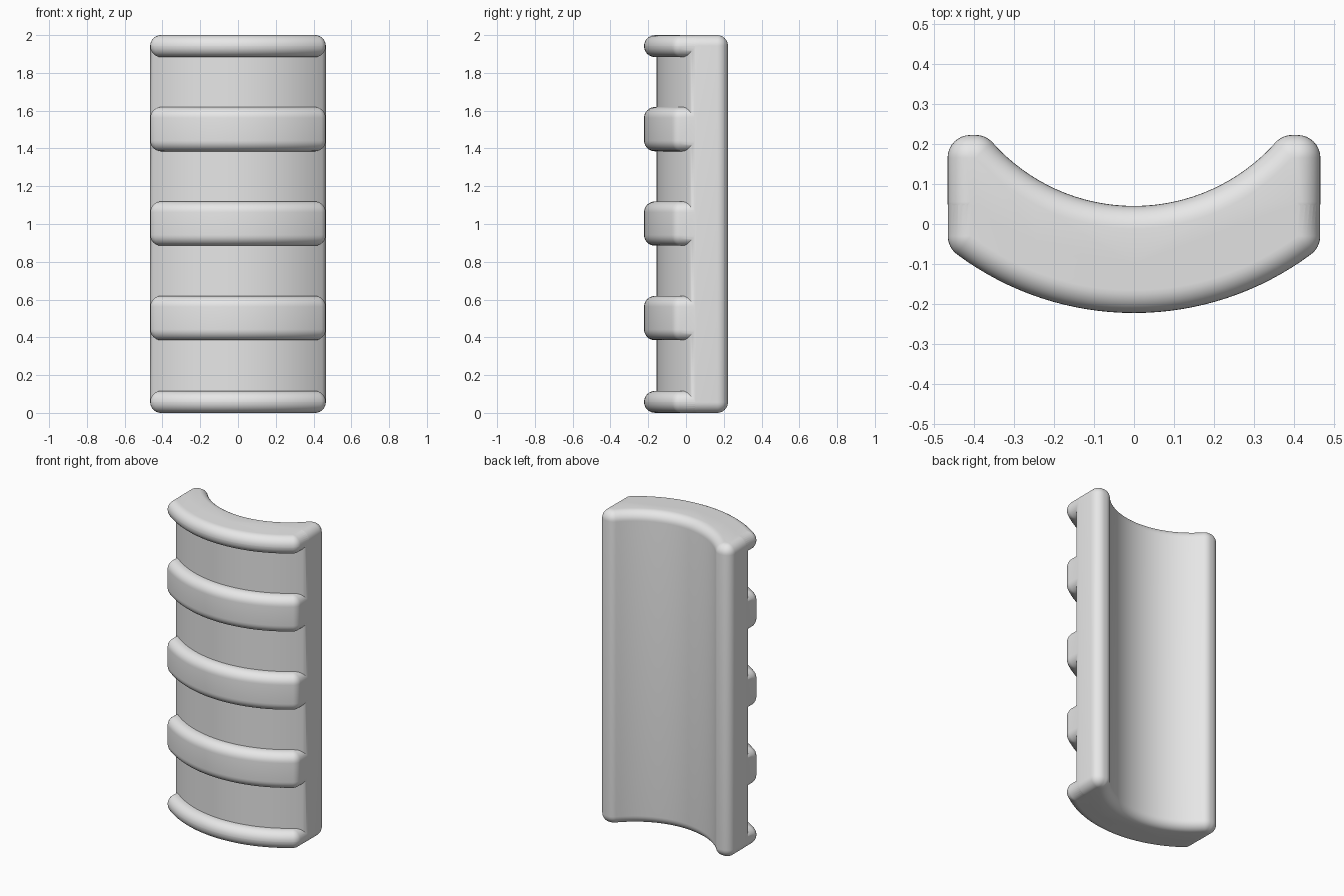
import bpy
import bmesh
from math import pi, sin, cos, sqrt, atan2, radians

cube = bpy.data.objects.get("Cube")
if cube:
    bpy.data.objects.remove(cube, do_unlink=True)

HEIGHT = 2.0
CENTRE_Y = 0.517      # axis of the curved plate
HALF_WIDTH = 0.465
ROUND = 0.057         # radius of every rounded edge
STEPS = 8             # segments per rounding
LAP = 0.0005          # keeps ribs just under the plate's flush faces

grey = bpy.data.materials.new("plain grey")
grey.use_nodes = True
grey.diffuse_color = (0.8, 0.8, 0.8, 1)
grey.node_tree.nodes["Principled BSDF"].inputs["Base Color"].default_value = (0.8, 0.8, 0.8, 1)


def arc(cx, cy, radius, start, end, steps):
    angles = [start + (end - start) * i / steps for i in range(steps + 1)]
    return [(cx + radius * cos(a), cy + radius * sin(a)) for a in angles]


def crescent(inner, outer, half, tip, inset):
    """Rounded crescent outline, shrunk inward by inset."""
    r = ROUND - inset
    fx = half - ROUND
    fy = CENTRE_Y - sqrt((outer - ROUND) ** 2 - fx ** 2)
    ty = tip - ROUND
    tx = sqrt((inner + ROUND) ** 2 - (CENTRE_Y - ty) ** 2)
    front = atan2(fy - CENTRE_Y, fx)
    back = atan2(ty - CENTRE_Y, tx)
    side = arc(0, CENTRE_Y, outer - inset, -pi / 2, front, 16)
    side += arc(fx, fy, r, front, 0, STEPS)[1:]
    side += arc(fx, ty, r, 0, pi / 2, STEPS)
    side += arc(tx, ty, r, pi / 2, back + pi, STEPS)
    side += arc(0, CENTRE_Y, inner + inset, back, -pi / 2, 16)[1:]
    return side + [(-x, y) for x, y in side[-2:0:-1]]


def rounded_crescent(name, inner, outer, half, tip, bottom, top):
    """Upright crescent block with all edges rounded."""
    turns = [pi / 2 * i / STEPS for i in range(STEPS + 1)]
    levels = [(ROUND * (1 - sin(a)), bottom + ROUND * (1 - cos(a))) for a in turns]
    levels += [(d, top + bottom - z) for d, z in reversed(levels)]
    bm = bmesh.new()
    rings = [[bm.verts.new((x, y, z)) for x, y in crescent(inner, outer, half, tip, d)]
             for d, z in levels]
    for low, high in zip(rings, rings[1:]):
        for i in range(len(low)):
            j = (i + 1) % len(low)
            bm.faces.new((low[i], low[j], high[j], high[i]))
    bm.faces.new(rings[0][::-1])
    bm.faces.new(rings[-1])
    bmesh.ops.remove_doubles(bm, verts=bm.verts, dist=0.00005)
    bmesh.ops.recalc_face_normals(bm, faces=bm.faces)
    mesh = bpy.data.meshes.new(name)
    bm.to_mesh(mesh)
    bm.free()
    mesh.materials.append(grey)
    obj = bpy.data.objects.new(name, mesh)
    bpy.context.collection.objects.link(obj)
    return obj


# Curved plate
plate = rounded_crescent("curved_plate", 0.472, 0.673, HALF_WIDTH, 0.222, 0, HEIGHT)

# Three wide ribs and a narrow rib at each end, fused to the plate's front
bands = [(LAP, 0.116), (HEIGHT - 0.116, HEIGHT - LAP)]
bands += [(z - 0.117, z + 0.117) for z in (0.502, 1.002, 1.502)]
for number, (bottom, top) in enumerate(bands):
    rib = rounded_crescent(f"rib_{number + 1}", 0.502, 0.739, HALF_WIDTH - LAP, 0.15, bottom, top)
    bpy.context.view_layer.objects.active = plate
    join = plate.modifiers.new("join_rib", 'BOOLEAN')
    join.operation = 'UNION'
    join.solver = 'EXACT'
    join.object = rib
    bpy.ops.object.modifier_apply(modifier=join.name)
    bpy.data.objects.remove(rib, do_unlink=True)

# Smooth shading
bpy.ops.object.select_all(action='DESELECT')
plate.select_set(True)
bpy.context.view_layer.objects.active = plate
bpy.ops.object.shade_smooth_by_angle(angle=radians(35))
